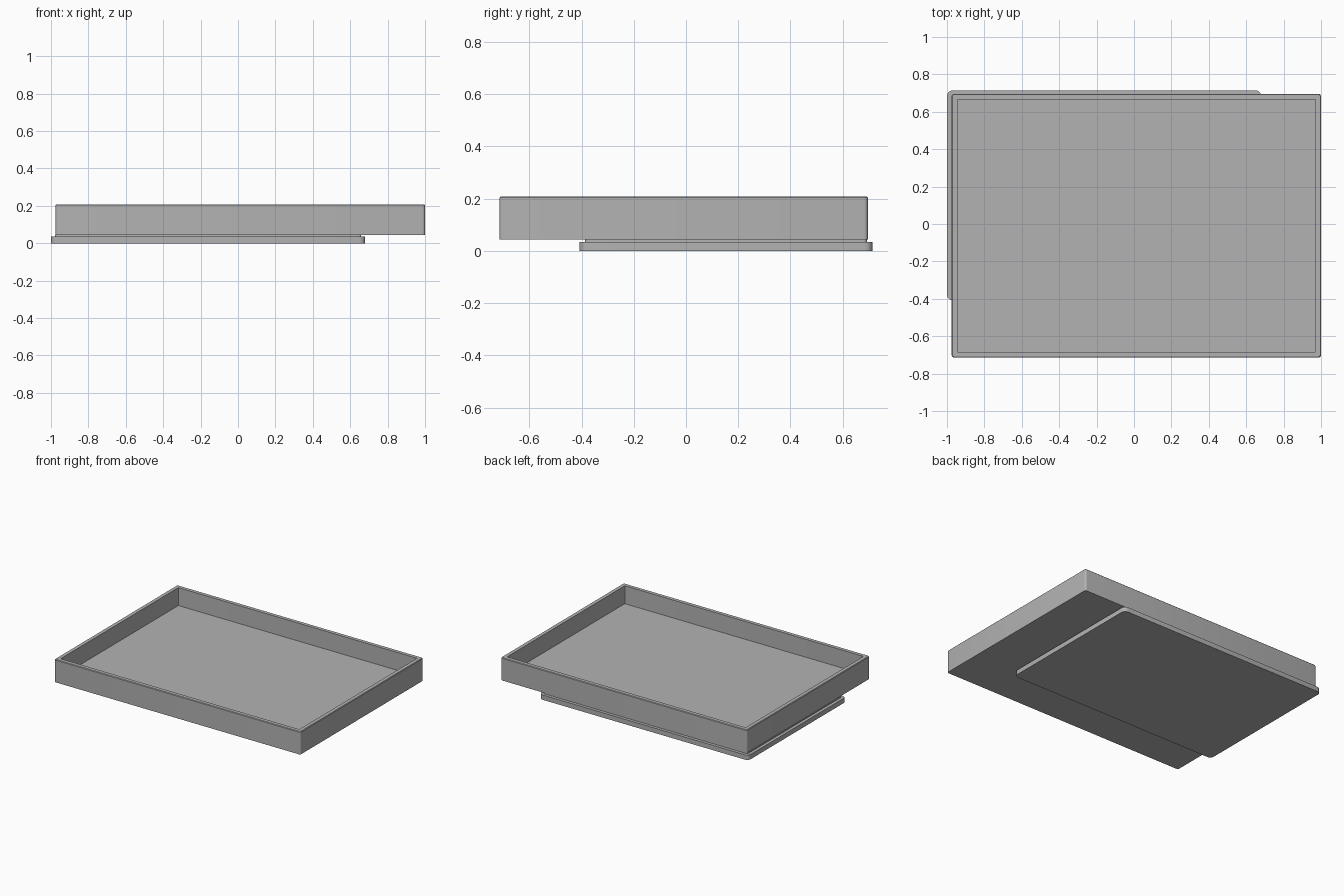
import bpy, bmesh, math

if "Cube" in bpy.data.objects:
    bpy.data.objects.remove(bpy.data.objects["Cube"])

grey = bpy.data.materials.new("matte grey")
grey.use_nodes = True
COLOUR = (0.45, 0.45, 0.45, 1)
grey.diffuse_color = COLOUR
grey.node_tree.nodes["Principled BSDF"].inputs["Base Color"].default_value = COLOUR


def ring(bm, bounds, inset, radius, z, steps=5):
    """Rounded rectangle of vertices, inset from the given bounds."""
    x0, x1, y0, y1 = bounds
    d = inset + radius
    centres = [(x1 - d, y1 - d), (x0 + d, y1 - d), (x0 + d, y0 + d), (x1 - d, y0 + d)]
    verts = []
    for corner, (cx, cy) in enumerate(centres):
        for i in range(steps + 1):
            a = math.pi / 2 * (corner + i / steps)
            verts.append(bm.verts.new((cx + radius * math.cos(a), cy + radius * math.sin(a), z)))
    return verts


def stacked_part(name, bounds, levels):
    """Closed solid through rings given as (inset, corner radius, height)."""
    bm = bmesh.new()
    rings = [ring(bm, bounds, *level) for level in levels]
    for low, high in zip(rings, rings[1:]):
        n = len(low)
        for i in range(n):
            j = (i + 1) % n
            bm.faces.new((low[i], low[j], high[j], high[i]))
    bm.faces.new(rings[0][::-1])
    bm.faces.new(rings[-1])
    mesh = bpy.data.meshes.new(name)
    bm.to_mesh(mesh)
    bm.free()
    mesh.materials.append(grey)
    obj = bpy.data.objects.new(name, mesh)
    bpy.context.collection.objects.link(obj)
    bpy.ops.object.select_all(action="DESELECT")
    obj.select_set(True)
    bpy.context.view_layer.objects.active = obj
    bpy.ops.object.shade_smooth_by_angle(angle=math.radians(30))
    return obj


# Open tray: outer wall, softened rim, inner wall, recessed floor
stacked_part("tray", (-0.975, 1.0, -0.714, 0.696), [
    (0, 0.014, 0.043), (0, 0.014, 0.204), (0.004, 0.01, 0.208),
    (0.03, 0.003, 0.208), (0.03, 0.003, 0.078)])

# Offset base plate with a narrower raised step that meets the tray
plate_bounds = (-1.0, 0.68, -0.408, 0.714)
stacked_part("base_plate", plate_bounds, [
    (0, 0.03, 0), (0, 0.03, 0.035), (0.022, 0.012, 0.035), (0.022, 0.012, 0.043)])
